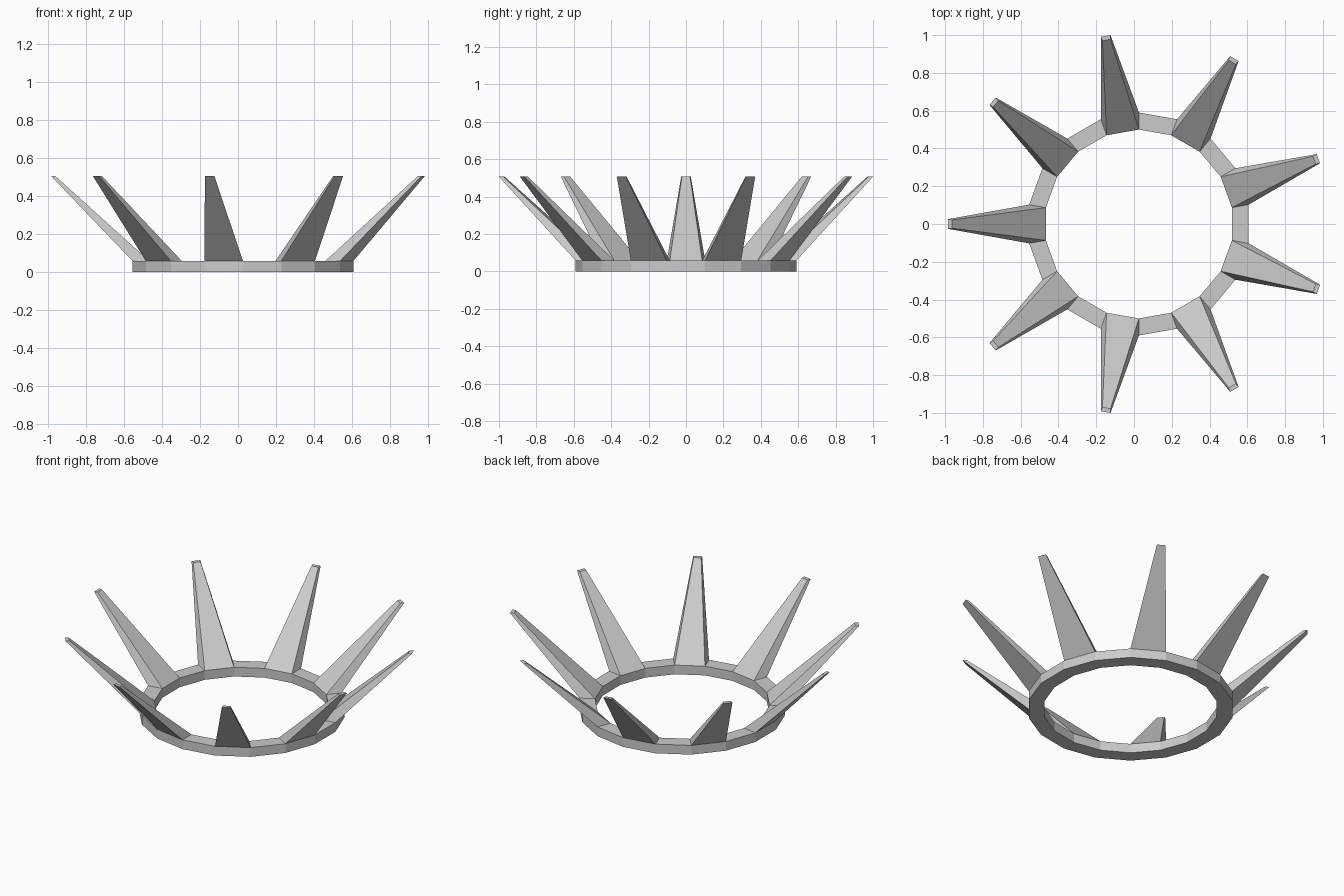
import bpy, bmesh
from math import cos, sin, radians
from mathutils import Vector

if "Cube" in bpy.data.objects:
    bpy.data.objects.remove(bpy.data.objects["Cube"])

SIDES, R_IN, R_OUT, H = 18, 0.5, 0.59, 0.058
TIP_Z, TIP_R, TIP_SCALE = 0.507, 1.0, 0.25
CX = 0.026  # odd spike count shifts the ring centre


def point(r, i, z):
    a = radians(10 + 20 * i)
    return Vector((CX + r * cos(a), r * sin(a), z))


bm = bmesh.new()

# ring band: inner/outer, bottom/top loops
loops = [[bm.verts.new(point(r, i, z)) for i in range(SIDES)]
         for r, z in ((R_IN, 0), (R_OUT, 0), (R_OUT, H), (R_IN, H))]
tops = []
for i in range(SIDES):
    j = (i + 1) % SIDES
    for k in range(4):
        a, b = loops[k], loops[(k + 1) % 4]
        f = bm.faces.new((a[i], a[j], b[j], b[i]))
        if k == 2 and i % 2 == 0:
            tops.append((i, f))

# spikes: every other top face extruded outward and tapered
for i, f in tops:
    a = radians(20 + 20 * i)
    c = f.calc_center_median()
    tip = Vector((CX + TIP_R * cos(a), TIP_R * sin(a), TIP_Z))
    new = bmesh.ops.extrude_discrete_faces(bm, faces=[f])["faces"][0]
    for v in new.verts:
        v.co = tip + (v.co - c) * TIP_SCALE

bmesh.ops.recalc_face_normals(bm, faces=bm.faces[:])
me = bpy.data.meshes.new("spiked_crown")
bm.to_mesh(me)
bm.free()
bpy.context.collection.objects.link(bpy.data.objects.new("spiked_crown", me))
